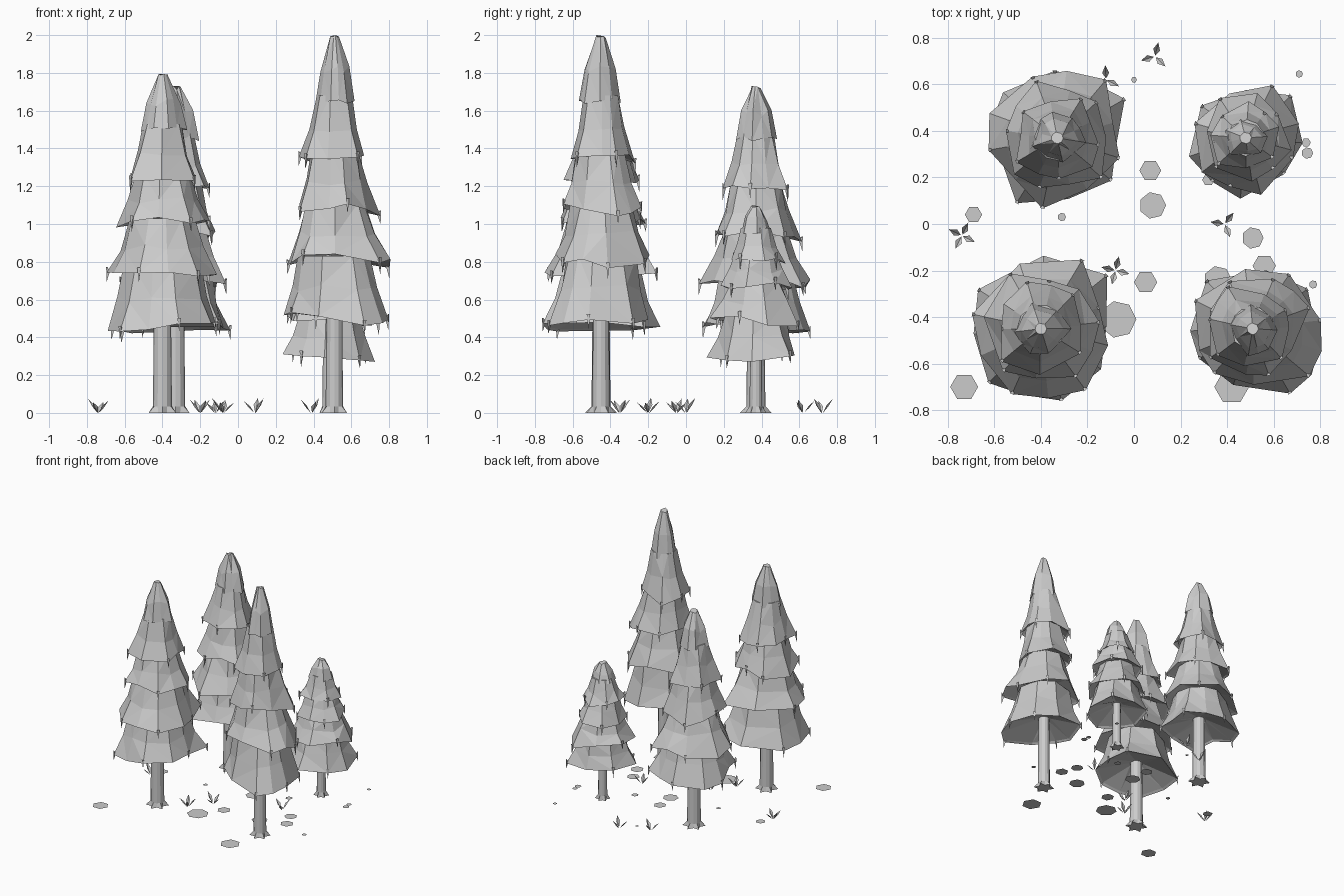
import bpy, bmesh, random
from math import sin, cos, pi, radians
from mathutils import Vector

random.seed(4)
cube = bpy.data.objects.get("Cube")
if cube:
    bpy.data.objects.remove(cube, do_unlink=True)

grey = bpy.data.materials.new("light_grey")
grey.use_nodes = True
colour = (0.6, 0.6, 0.6, 1)
grey.diffuse_color = colour
grey.node_tree.nodes["Principled BSDF"].inputs["Base Color"].default_value = colour


def finish(name, bm, place):
    """Turn a bmesh into a flat shaded object."""
    mesh = bpy.data.meshes.new(name)
    bm.to_mesh(mesh)
    bm.free()
    mesh.materials.append(grey)
    obj = bpy.data.objects.new(name, mesh)
    obj.location = place
    bpy.context.collection.objects.link(obj)


def ring(bm, angles, radii, heights):
    return [bm.verts.new((r * cos(a), r * sin(a), z))
            for a, r, z in zip(angles, radii, heights)]


def bridge(bm, low, high):
    n = len(low)
    for i in range(n):
        j = (i + 1) % n
        bm.faces.new((low[i], low[j], high[j], high[i]))


def trunk(name, place, radius, top):
    bm = bmesh.new()
    n = 12
    angles = [2 * pi * i / n for i in range(n)]
    # Alternate corners flare into short pointed roots
    flare = [radius * (1.75 if i % 2 else 1.0) for i in range(n)]
    rows = [ring(bm, angles, flare, [0.0] * n),
            ring(bm, angles, [radius * 1.05] * n, [0.035] * n),
            ring(bm, angles, [radius * 0.9] * n, [top] * n)]
    bridge(bm, rows[0], rows[1])
    bridge(bm, rows[1], rows[2])
    bm.faces.new(rows[0][::-1])
    bm.faces.new(rows[2])
    finish(name, bm, place)


def drip(bm, tip, angle):
    """Small pointed needle hanging from a branch corner."""
    out = Vector((cos(angle), sin(angle), 0))
    side = Vector((-sin(angle), cos(angle), 0))
    up = Vector((0, 0, 1))
    base = [tip + up * 0.03 + side * 0.01, tip + up * 0.03 - side * 0.01,
            tip - out * 0.02 + up * 0.012]
    verts = [bm.verts.new(p) for p in base]
    point = bm.verts.new(tip - up * random.uniform(0.04, 0.065))
    bm.faces.new(verts)
    for i in range(3):
        bm.faces.new((verts[i], point, verts[(i + 1) % 3]))


def tier(name, place, outline, turn, scale, bottom, top, top_radius, last):
    bm = bmesh.new()
    angles = [radians(a) + turn for a, r in outline]
    n = len(angles)
    rim = [r * scale * random.uniform(0.97, 1.04) for a, r in outline]
    mean = sum(rim) / n
    low = [bottom + random.uniform(-0.03, 0.03) * scale - (r - mean) * 0.4 for r in rim]
    high = [top] * n
    middle = [m * 0.44 + top_radius * 0.53 for m in rim]
    middle_z = [bottom + (top - bottom) * 0.48 + random.uniform(-0.02, 0.02) for r in rim]
    if last:
        middle = [r * 0.74 for r in rim]
        high = [top - random.uniform(0, 0.02) for r in rim]
    # A thin lip, then a hollow underside rising to the trunk
    rise = min(0.1, (top - bottom) * 0.35)
    rows = [ring(bm, angles, [mean * 0.18] * n, [bottom + rise] * n),
            ring(bm, angles, [r * 0.94 for r in rim], [z + 0.012 for z in low]),
            ring(bm, angles, rim, low),
            ring(bm, angles, middle, middle_z),
            ring(bm, angles, [top_radius] * n, high)]
    for a, b in zip(rows, rows[1:]):
        bridge(bm, a, b)
    bm.faces.new(rows[-1])
    bm.faces.new(rows[0][::-1])
    # Split the skirts into crisp facets
    bmesh.ops.triangulate(bm, faces=[f for f in bm.faces if len(f.verts) == 4])
    bmesh.ops.recalc_face_normals(bm, faces=bm.faces[:])
    if not last:
        for i in range(0, n, 2):
            drip(bm, Vector((rim[i] * cos(angles[i]), rim[i] * sin(angles[i]), low[i])), angles[i])
    finish(name, bm, place)


# name, x, y, trunk radius, height, tier bottoms, widest outline (angle, radius)
trees = [
    ("back_right_tree", -0.33, 0.37, 0.048, 1.73, (0.45, 0.69, 0.94, 1.19, 1.45),
     ((30, .34), (62, .29), (92, .29), (140, .31), (170, .3), (205, .26),
      (238, .32), (280, .26), (322, .29), (355, .26))),
    ("back_left_tree", 0.48, 0.37, 0.032, 1.1, (0.3, 0.49, 0.66, 0.81, 0.95),
     ((43, .26), (90, .21), (144, .23), (198, .25), (232, .23), (265, .26),
      (317, .22), (355, .25))),
    ("front_right_tree", -0.4, -0.45, 0.048, 1.8, (0.45, 0.73, 1.0, 1.23, 1.5),
     ((39, .36), (88, .31), (148, .32), (184, .28), (226, .32), (256, .3),
      (286, .33), (326, .3), (360, .27))),
    ("front_left_tree", 0.51, -0.45, 0.044, 2.0, (0.5, 0.8, 1.08, 1.35, 1.65),
     ((36, .3), (77, .26), (134, .29), (182, .26), (209, .27), (251, .25),
      (300, .33), (322, .31), (347, .3))),
]
scales = (1.0, 0.97, 0.78, 0.62, 0.36)
# How far each skirt tucks in under the one above
tucks = (0.7, 0.73, 0.76, 0.92)
for name, x, y, radius, height, bottoms, outline in trees:
    trunk(name + "_trunk", (x, y, 0), radius, bottoms[1])
    mean = sum(r for a, r in outline) / len(outline)
    for k, bottom in enumerate(bottoms):
        last = k == len(bottoms) - 1
        top = height if last else bottoms[k + 1] + 0.03
        top_radius = 0.025 if last else mean * scales[k + 1] * tucks[k]
        tier(f"{name}_branches_{k + 1}", (x, y, 0), outline, k * k * 0.35,
             scales[k], bottom, top, top_radius, last)

# Grass tufts: pointed folded blades leaning outward
tufts = ((-0.74, -0.05, 4), (0.09, 0.72, 3), (0.39, 0.0, 3),
         (-0.08, -0.2, 4), (-0.12, 0.62, 3), (-0.2, -0.35, 4))
for k, (x, y, count) in enumerate(tufts):
    bm = bmesh.new()
    start = random.uniform(0, pi)
    for i in range(count):
        a = start + 2 * pi * i / count
        out = Vector((cos(a), sin(a), 0))
        side = Vector((-sin(a), cos(a), 0)) * 0.015
        up = Vector((0, 0, random.uniform(0.055, 0.08)))
        root, tip, fold, left, right = [bm.verts.new(p) for p in (
            out * 0.005, out * 0.062 + up, out * 0.033 + up * 0.42,
            out * 0.03 + side + up * 0.55, out * 0.03 - side + up * 0.55)]
        for f in ((root, fold, left), (fold, tip, left), (root, right, fold), (fold, right, tip)):
            bm.faces.new(f)
    finish(f"grass_tuft_{k + 1}", bm, (x, y, 0))

# Flat ground patches: x, y, radius
patches = (
    (0.07, 0.23, .047), (0.08, 0.08, .058), (-0.69, 0.04, .037), (-0.31, 0.03, .018),
    (0.05, -0.25, .05), (-0.07, -0.41, .08), (-0.73, -0.7, .06), (0.51, -0.06, .047),
    (0.56, -0.18, .05), (0.36, -0.24, .06), (0.42, -0.7, .075), (0.77, -0.26, .018),
    (0.74, 0.35, .02), (0.745, 0.305, .025), (0.32, 0.19, .027), (0.71, 0.645, .016),
    (0.0, 0.62, .013))
for k, (x, y, r) in enumerate(patches):
    bm = bmesh.new()
    n = 6 + k % 2
    bm.faces.new(ring(bm, [2 * pi * i / n for i in range(n)], [r] * n, [0.002] * n))
    finish(f"ground_patch_{k + 1}", bm, (x, y, 0))
